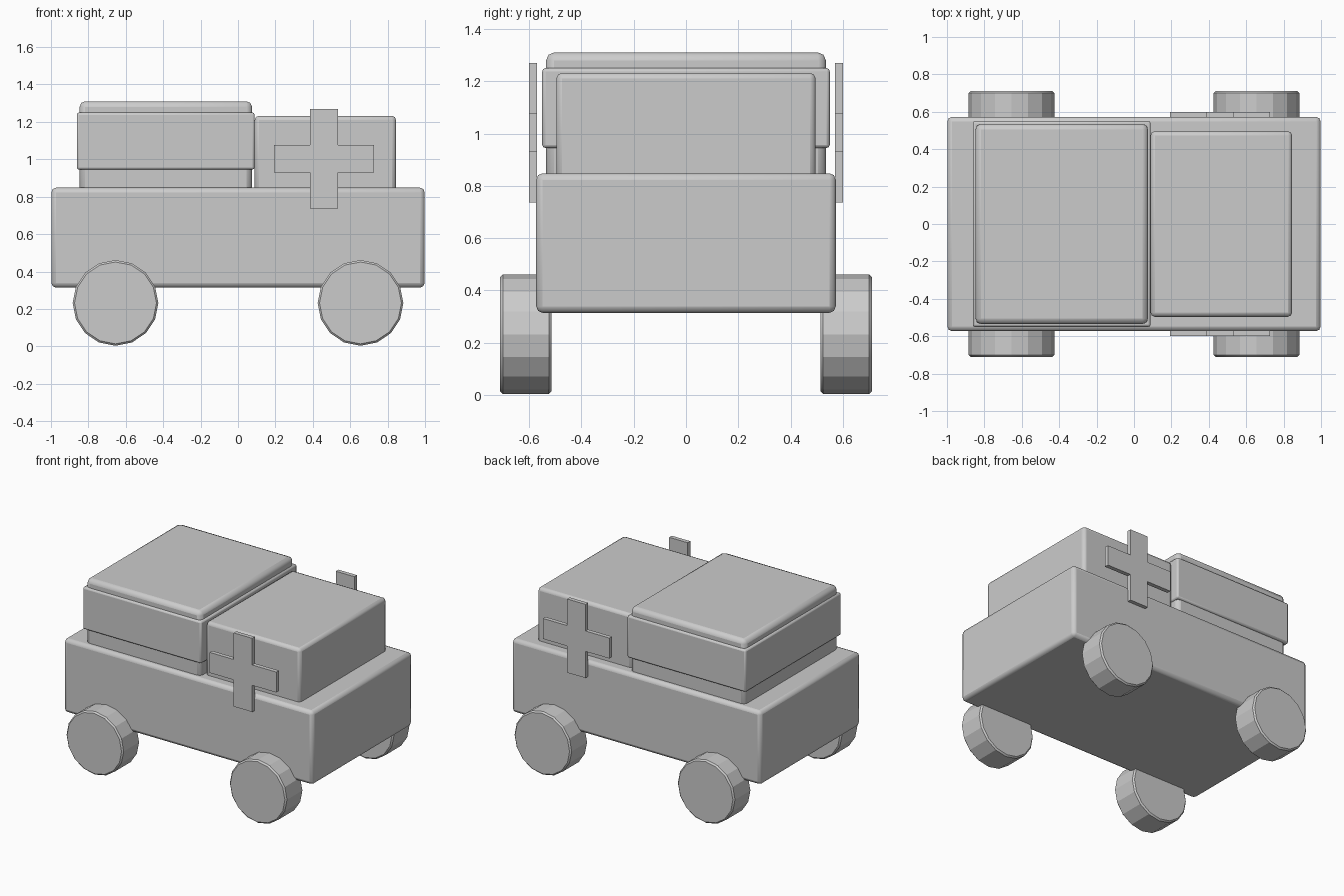
import bpy, bmesh, math
from mathutils import Matrix

if "Cube" in bpy.data.objects:
    bpy.data.objects.remove(bpy.data.objects["Cube"])


def finish(name, bm, bevel=0.0, segments=2):
    bmesh.ops.recalc_face_normals(bm, faces=bm.faces[:])
    me = bpy.data.meshes.new(name)
    bm.to_mesh(me)
    bm.free()
    ob = bpy.data.objects.new(name, me)
    bpy.context.collection.objects.link(ob)
    if bevel:
        mod = ob.modifiers.new("Bevel", 'BEVEL')
        mod.width = bevel
        mod.segments = segments
        mod.limit_method = 'ANGLE'
        mod.angle_limit = math.radians(40)
    return ob


def box(name, x, y, z, bevel):
    """Box spanning the given (min, max) ranges, with rounded edges."""
    bm = bmesh.new()
    spans = (x, y, z)
    size = [b - a for a, b in spans]
    mid = [(a + b) / 2 for a, b in spans]
    bmesh.ops.create_cube(bm, size=1, matrix=Matrix.Translation(mid) @ Matrix.Diagonal((*size, 1)))
    return finish(name, bm, bevel)


def wheel(name, x, y):
    bm = bmesh.new()
    place = Matrix.Translation((x, y, 0.232)) @ Matrix.Rotation(math.pi / 2, 4, 'X')
    bmesh.ops.create_cone(bm, cap_ends=True, segments=16, radius1=0.229, radius2=0.229,
                          depth=0.196, matrix=place)
    return finish(name, bm, 0.01, 1)


def cross(name, y0, y1):
    cx, cz, a, b = 0.46, 1.003, 0.267, 0.074
    outline = [(-b, -a), (b, -a), (b, -b), (a, -b), (a, b), (b, b),
               (b, a), (-b, a), (-b, b), (-a, b), (-a, -b), (-b, -b)]
    bm = bmesh.new()
    face = bm.faces.new([bm.verts.new((cx + u, y0, cz + v)) for u, v in outline])
    ext = bmesh.ops.extrude_face_region(bm, geom=[face])
    verts = [g for g in ext["geom"] if isinstance(g, bmesh.types.BMVert)]
    bmesh.ops.translate(bm, verts=verts, vec=(0, y1 - y0, 0))
    return finish(name, bm)


# Lower body, rear compartment with its raised band, and cab
rounded = [
    box("body", (-0.998, 0.998), (-0.573, 0.573), (0.314, 0.848), 0.025),
    box("rear_compartment", (-0.847, 0.075), (-0.535, 0.535), (0.80, 1.31), 0.03),
    box("rear_band", (-0.862, 0.089), (-0.55, 0.55), (0.945, 1.25), 0.012),
    box("cab", (0.089, 0.845), (-0.496, 0.496), (0.80, 1.232), 0.022),
]

# Wheels and side crosses, mirrored left and right
for side, s in (("front", -1), ("back", 1)):
    for end, x in (("left", -0.655), ("right", 0.655)):
        rounded.append(wheel(f"wheel_{side}_{end}", x, s * 0.613))
    cross(f"cross_{side}", s * 0.57, s * 0.6)

# Smooth only the rounded edges
for ob in rounded:
    bpy.ops.object.select_all(action='DESELECT')
    bpy.context.view_layer.objects.active = ob
    ob.select_set(True)
    bpy.ops.object.shade_smooth_by_angle(angle=math.radians(20))
